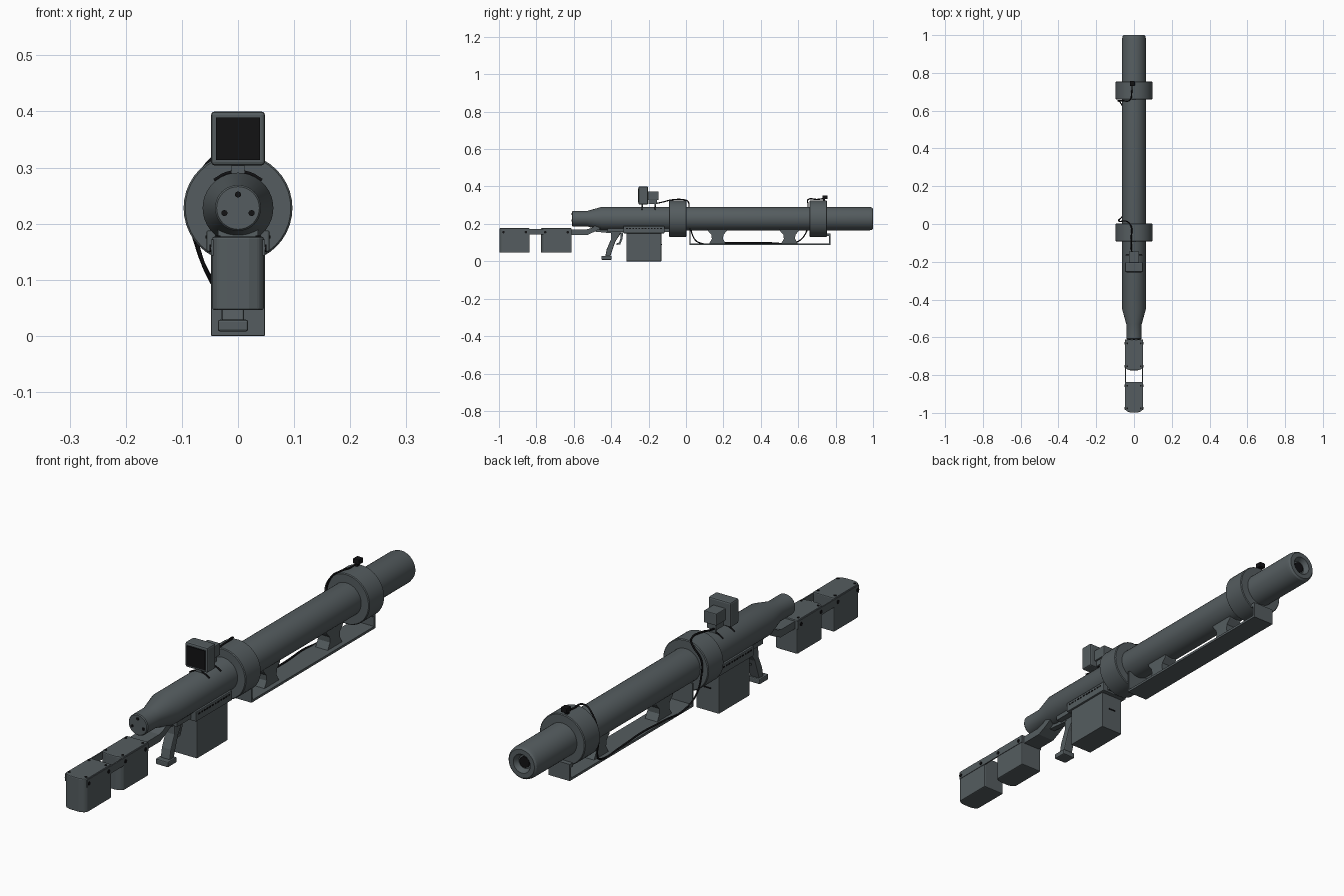
import bpy, bmesh, math
from mathutils import Vector, Matrix

if "Cube" in bpy.data.objects:
    bpy.data.objects.remove(bpy.data.objects["Cube"])

AXIS_Z = 0.228


def material(name, rgb):
    m = bpy.data.materials.new(name)
    m.diffuse_color = (*rgb, 1)
    m.use_nodes = True
    m.node_tree.nodes["Principled BSDF"].inputs["Base Color"].default_value = m.diffuse_color
    return m


GREY = material("slate grey", (0.090, 0.108, 0.115))
BLACK = material("black", (0.006, 0.006, 0.007))


def finish(name, bm, mat, smooth=False, bevel=0, segments=2):
    bmesh.ops.recalc_face_normals(bm, faces=bm.faces)
    me = bpy.data.meshes.new(name)
    bm.to_mesh(me)
    bm.free()
    me.materials.append(mat)
    ob = bpy.data.objects.new(name, me)
    bpy.context.collection.objects.link(ob)
    if bevel:
        mod = ob.modifiers.new("bevel", "BEVEL")
        mod.width, mod.segments = bevel, segments
        mod.limit_method = "ANGLE"
    if smooth:
        bpy.ops.object.select_all(action="DESELECT")
        ob.select_set(True)
        bpy.context.view_layer.objects.active = ob
        bpy.ops.object.shade_smooth_by_angle(angle=math.radians(30))
    return ob


def box(name, x, y, z, mat=GREY, bevel=0):
    bm = bmesh.new()
    lo, hi = Vector((x[0], y[0], z[0])), Vector((x[1], y[1], z[1]))
    size = hi - lo
    bmesh.ops.create_cube(bm, size=1, matrix=Matrix.Translation((lo + hi) / 2) @ Matrix.Diagonal((*size, 1)))
    return finish(name, bm, mat, bevel=bevel)


def prism(name, points, lo, hi, axis="X", mat=GREY, bevel=0):
    """Extrude a (y, z) outline along X, or an (x, y) outline along Z."""
    bm = bmesh.new()
    if axis == "X":
        verts, move = [bm.verts.new((lo, a, b)) for a, b in points], (hi - lo, 0, 0)
    else:
        verts, move = [bm.verts.new((a, b, lo)) for a, b in points], (0, 0, hi - lo)
    face = bm.faces.new(verts)
    out = bmesh.ops.extrude_face_region(bm, geom=[face])
    bmesh.ops.translate(bm, vec=move, verts=[v for v in out["geom"] if isinstance(v, bmesh.types.BMVert)])
    return finish(name, bm, mat, bevel=bevel)


def lathe(name, profile, mat=GREY, steps=40):
    """Spin (radius, y) points round the barrel axis."""
    bm = bmesh.new()
    vs = [bm.verts.new((0, y, AXIS_Z + r)) for r, y in profile]
    es = [bm.edges.new(p) for p in zip(vs, vs[1:])]
    bmesh.ops.spin(bm, geom=vs + es, cent=(0, 0, AXIS_Z), axis=(0, 1, 0), angle=math.tau, steps=steps)
    bmesh.ops.remove_doubles(bm, verts=bm.verts, dist=1e-5)
    return finish(name, bm, mat, smooth=True)


def bolt(name, pos, direction, r=0.005, depth=0.004, mat=BLACK):
    bm = bmesh.new()
    turn = Vector((0, 0, 1)).rotation_difference(Vector(direction)).to_matrix().to_4x4()
    bmesh.ops.create_cone(bm, cap_ends=True, segments=10, radius1=r, radius2=r, depth=depth,
                          matrix=Matrix.Translation(pos) @ turn)
    return finish(name, bm, mat)


def cable(name, points, radius=0.0035):
    cu = bpy.data.curves.new(name, "CURVE")
    cu.dimensions, cu.bevel_depth, cu.bevel_resolution = "3D", radius, 1
    cu.resolution_u, cu.use_fill_caps = 6, True
    sp = cu.splines.new("BEZIER")
    sp.bezier_points.add(len(points) - 1)
    for p, co in zip(sp.bezier_points, points):
        p.co = co
        p.handle_left_type = p.handle_right_type = "AUTO"
    cu.materials.append(BLACK)
    ob = bpy.data.objects.new(name, cu)
    bpy.context.collection.objects.link(ob)
    bpy.ops.object.select_all(action="DESELECT")
    ob.select_set(True)
    bpy.context.view_layer.objects.active = ob
    bpy.ops.object.convert(target="MESH")


# Barrel with tapered rear cap and recessed muzzle
lathe("barrel", [(0, -0.61), (0.038, -0.61), (0.041, -0.606), (0.041, -0.53), (0.063, -0.45), (0.063, 0.98),
                 (0.060, 0.994), (0.054, 1.0), (0.036, 1.0), (0.026, 0.98), (0, 0.98)])
lathe("muzzle_insert", [(0, 0.984), (0.021, 0.984), (0.021, 0.979)], BLACK, 24)
for i in range(3):
    a = math.radians(90 + 120 * i)
    bolt("rear_cap_bolt", (0.028 * math.cos(a), -0.611, AXIS_Z + 0.002 + 0.022 * math.sin(a)), (0, 1, 0), 0.0055)

# Two heavy collars
for name, y0, y1 in (("rear_collar", -0.092, 0.003), ("front_collar", 0.66, 0.754)):
    lathe(name, [(0.06, y0), (0.094, y0), (0.097, y0 + 0.003), (0.097, y1 - 0.003), (0.094, y1), (0.06, y1)])

# Fore-end frame: bottom plate, end plates and waisted supports
box("frame_bottom", (-0.045, 0.045), (0.018, 0.772), (0.086, 0.095))
box("frame_rear_plate", (-0.045, 0.045), (0.018, 0.025), (0.09, 0.176))
box("frame_front_plate", (-0.045, 0.045), (0.764, 0.772), (0.09, 0.15))
box("frame_front_block", (-0.045, 0.045), (0.752, 0.766), (0.135, 0.15))
for y in (0.168, 0.553):
    half = [(0.055, 0.18), (0.05, 0.162), (0.032, 0.142), (0.03, 0.12), (0.045, 0.093)]
    prism("frame_support", [(y + a, z) for a, z in half] + [(y - a, z) for a, z in reversed(half)], -0.026, 0.026)

# Receiver and magazine
box("receiver", (-0.056, 0.056), (-0.335, -0.115), (0.15, 0.188), bevel=0.003)
box("receiver_spine", (-0.035, 0.035), (-0.42, -0.09), (0.158, 0.185))
box("magazine", (-0.048, 0.048), (-0.318, -0.132), (0, 0.16), bevel=0.002)
box("magazine_catch", (-0.015, 0.015), (-0.133, -0.129), (0.088, 0.092), BLACK)
for s in (-1, 1):
    for i in range(12):
        y = -0.32 + i * 0.0165
        box("receiver_vent", sorted((s * 0.050, s * 0.0575)), (y, y + 0.009), (0.174, 0.179), BLACK)

# Pistol grip, foot and trigger
GX = -0.009
prism("grip", [(-0.40, 0.17), (-0.345, 0.17), (-0.352, 0.145), (-0.378, 0.105), (-0.405, 0.026), (-0.432, 0.026),
               (-0.424, 0.065), (-0.402, 0.115)], GX - 0.02, GX + 0.02, bevel=0.004)
box("grip_foot", (GX - 0.027, GX + 0.027), (-0.452, -0.398), (0.008, 0.029), bevel=0.004)
prism("trigger", [(-0.352, 0.155), (-0.335, 0.155), (-0.34, 0.12), (-0.352, 0.09), (-0.372, 0.088), (-0.37, 0.097),
                  (-0.358, 0.1), (-0.35, 0.125)], GX - 0.01, GX + 0.01)

# Shoulder stock: two blocks, side straps and a bent arm to the barrel
for name, y0, y1 in (("stock_rear_block", -0.998, -0.836), ("stock_front_block", -0.775, -0.612)):
    outline = [(-0.046, y1), (-0.046, y0 + 0.016), (-0.038, y0 + 0.006), (-0.02, y0), (0.02, y0),
               (0.038, y0 + 0.006), (0.046, y0 + 0.016), (0.046, y1)]
    prism(name, outline, 0.046, 0.177, axis="Z", bevel=0.004)
    for s in (-1, 1):
        for y in (y0 + 0.022, y1 - 0.02):
            bolt("stock_side_bolt", (s * 0.048, y, 0.156), (1, 0, 0), 0.007, 0.005)
            bolt("stock_top_bolt", (s * 0.036, y, 0.177), (0, 0, 1), 0.005)
for s in (-1, 1):
    box("stock_strap", sorted((s * 0.043, s * 0.048)), (-0.985, -0.612), (0.143, 0.172))
prism("stock_arm", [(-0.62, 0.142), (-0.525, 0.142), (-0.49, 0.158), (-0.46, 0.175), (-0.44, 0.19), (-0.48, 0.195),
                    (-0.505, 0.178), (-0.53, 0.171), (-0.62, 0.171)], -0.036, 0.036)
prism("grip_link", [(-0.50, 0.16), (-0.40, 0.15), (-0.36, 0.17), (-0.45, 0.18)], -0.012, 0.012)

# Sight: screen housing, rear pod and legs
box("sight_housing", (-0.048, 0.048), (-0.254, -0.203), (0.304, 0.4), bevel=0.006)
box("sight_screen", (-0.039, 0.039), (-0.2575, -0.25), (0.314, 0.389), BLACK)
box("sight_pod", (-0.027, 0.027), (-0.205, -0.146), (0.328, 0.374), bevel=0.003)
box("sight_pod_base", (-0.02, 0.02), (-0.2, -0.155), (0.306, 0.33))
for y in (-0.235, -0.165):
    box("sight_leg", (-0.012, 0.012), (y - 0.004, y + 0.004), (0.285, 0.33))
    cable("sight_clamp", [(0.066 * math.sin(a), y, AXIS_Z + 0.065 * math.cos(a))
                          for a in (-0.7, -0.35, 0, 0.35, 0.7)], 0.003)

# Small camera on the front collar
box("camera_mount", (-0.016, -0.004), (0.732, 0.744), (0.32, 0.338), BLACK)
box("camera_body", (-0.022, 0.004), (0.73, 0.757), (0.333, 0.353), BLACK, bevel=0.003)

# Cable from the sight, round the barrel, along the frame to the camera
cable("signal_cable", [(-0.01, -0.165, 0.308), (-0.015, -0.12, 0.318), (-0.015, -0.08, 0.328), (-0.016, -0.01, 0.329),
                       (-0.035, 0.012, 0.318), (-0.075, 0.014, 0.27), (-0.08, 0.022, 0.21), (-0.066, 0.035, 0.14),
                       (-0.05, 0.065, 0.102), (-0.043, 0.2, 0.099), (-0.036, 0.32, 0.099), (-0.044, 0.45, 0.099),
                       (-0.048, 0.59, 0.102), (-0.07, 0.64, 0.15), (-0.084, 0.653, 0.22), (-0.06, 0.653, 0.3),
                       (-0.022, 0.656, 0.332), (-0.012, 0.7, 0.331), (-0.01, 0.735, 0.335)])
